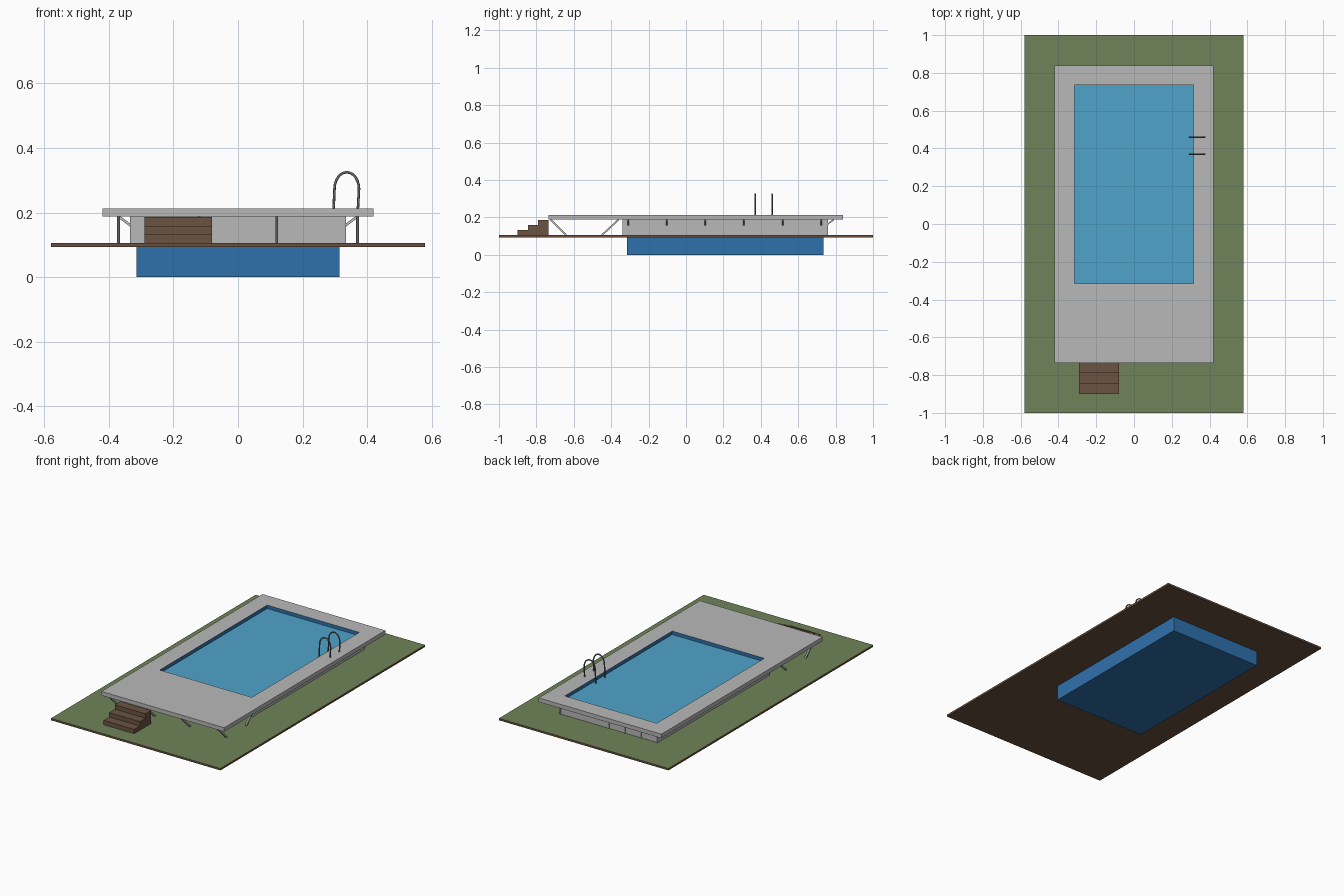
import bpy, bmesh, math
from mathutils import Vector

cube = bpy.data.objects.get("Cube")
if cube:
    bpy.data.objects.remove(cube, do_unlink=True)


def material(name, rgb):
    m = bpy.data.materials.new(name)
    m.use_nodes = True
    linear = [((c / 255 + 0.055) / 1.055) ** 2.4 for c in rgb] + [1]
    m.diffuse_color = linear
    m.node_tree.nodes["Principled BSDF"].inputs["Base Color"].default_value = linear
    return m


GRASS = material("grass green", (112, 132, 90))
SOIL = material("soil brown", (104, 80, 62))
WOOD = material("wood brown", (107, 84, 67))
CONCRETE = material("concrete grey", (184, 185, 184))
LINER = material("liner blue", (47, 113, 172))
WATER = material("water blue", (80, 164, 202))
STEEL = material("dark steel", (104, 106, 108))


def finish(name, bm, *mats):
    bmesh.ops.recalc_face_normals(bm, faces=bm.faces)
    mesh = bpy.data.meshes.new(name)
    bm.to_mesh(mesh)
    bm.free()
    for m in mats:
        mesh.materials.append(m)
    obj = bpy.data.objects.new(name, mesh)
    bpy.context.collection.objects.link(obj)
    return obj


def add_box(bm, x, y, z):
    verts = bmesh.ops.create_cube(bm, size=1)["verts"]
    for v in verts:
        for i, (lo, hi) in enumerate((x, y, z)):
            v.co[i] = lo if v.co[i] < 0 else hi


def ring(name, outer, inner, z, mats, top=0, hole=0):
    """Rectangular slab with a rectangular opening."""
    bm = bmesh.new()

    def loop(rect, h):
        (x0, x1), (y0, y1) = rect
        return [bm.verts.new((a, b, h)) for a, b in ((x0, y0), (x1, y0), (x1, y1), (x0, y1))]

    loops = [loop(outer, z[0]), loop(outer, z[1]), loop(inner, z[1]), loop(inner, z[0])]
    for k, slot in enumerate((0, top, hole, 0)):
        a, b = loops[k], loops[(k + 1) % 4]
        for i in range(4):
            j = (i + 1) % 4
            bm.faces.new((a[i], a[j], b[j], b[i])).material_index = slot
    return finish(name, bm, *mats)


def add_bar(bm, a, b, size):
    """Square bar between two points."""
    a, b = Vector(a), Vector(b)
    d = b - a
    verts = bmesh.ops.create_cube(bm, size=1)["verts"]
    turn = d.to_track_quat("Z", "Y")
    for v in verts:
        v.co = (a + b) / 2 + turn @ Vector((v.co.x * size, v.co.y * size, v.co.z * d.length))


POOL = ((-0.315, 0.315), (-0.315, 0.735))
WALL = ((-0.335, 0.335), (-0.335, 0.755))
GROUND, UNDER, TOP = 0.105, 0.188, 0.213

# Lawn, wall and deck around the opening
ring("lawn", ((-0.58, 0.58), (-1, 1)), POOL, (0.093, GROUND), (SOIL, GRASS), top=1)
ring("pool_wall", WALL, POOL, (GROUND, UNDER), (CONCRETE,))
ring("deck", ((-0.42, 0.42), (-0.735, 0.84)), POOL, (UNDER, TOP), (CONCRETE, LINER), hole=1)

# Open basin with its water surface
bm = bmesh.new()
add_box(bm, *POOL, (0, UNDER))
bm.normal_update()
bmesh.ops.delete(bm, geom=[f for f in bm.faces if f.normal.z > 0.5], context="FACES")
finish("basin", bm, LINER)
bm = bmesh.new()
add_box(bm, *POOL, (0.186, 0.192))
finish("water", bm, WATER)

# Wooden steps
bm = bmesh.new()
for i in range(3):
    y = -0.9 + i * 0.055
    add_box(bm, (-0.29, -0.08), (y, y + 0.055), (GROUND, 0.132 + i * 0.027))
finish("steps", bm, WOOD)

# Slanted struts under the deck overhang
bm = bmesh.new()
for x in (-0.37, -0.12, 0.12, 0.37):
    add_bar(bm, (x, -0.725, UNDER), (x, -0.64, GROUND), 0.009)
    add_bar(bm, (x, -0.36, UNDER), (x, -0.45, GROUND), 0.009)
finish("deck_struts", bm, CONCRETE)

# Short brackets around the wall and thin ribs on its ends
bm = bmesh.new()
for i in range(6):
    y = -0.308 + i * 0.206
    for s in (-1, 1):
        add_bar(bm, (s * 0.333, y, 0.16), (s * 0.37, y, UNDER), 0.008)
for i in range(-3, 4):
    add_bar(bm, (i * 0.11, 0.753, 0.16), (i * 0.11, 0.79, UNDER), 0.008)
    for y in (-0.335, 0.755):
        add_bar(bm, (i * 0.11, y, GROUND), (i * 0.11, y, UNDER), 0.008)
finish("wall_brackets", bm, CONCRETE)

# Arched ladder rails
for name, y in (("front_ladder_rail", 0.37), ("back_ladder_rail", 0.46)):
    arch = [(0.337 + 0.038 * math.cos(math.pi * t / 12),
             0.273 + 0.052 * math.sin(math.pi * t / 12)) for t in range(13)]
    path = [(0.371, 0.205)] + arch + [(0.295, 0.185)]
    curve = bpy.data.curves.new(name, "CURVE")
    curve.dimensions = "3D"
    curve.bevel_depth = 0.004
    curve.bevel_resolution = 2
    curve.use_fill_caps = True
    spline = curve.splines.new("POLY")
    spline.points.add(len(path) - 1)
    for p, (x, z) in zip(spline.points, path):
        p.co = (x, y, z, 1)
    curve.materials.append(STEEL)
    bpy.context.collection.objects.link(bpy.data.objects.new(name, curve))
